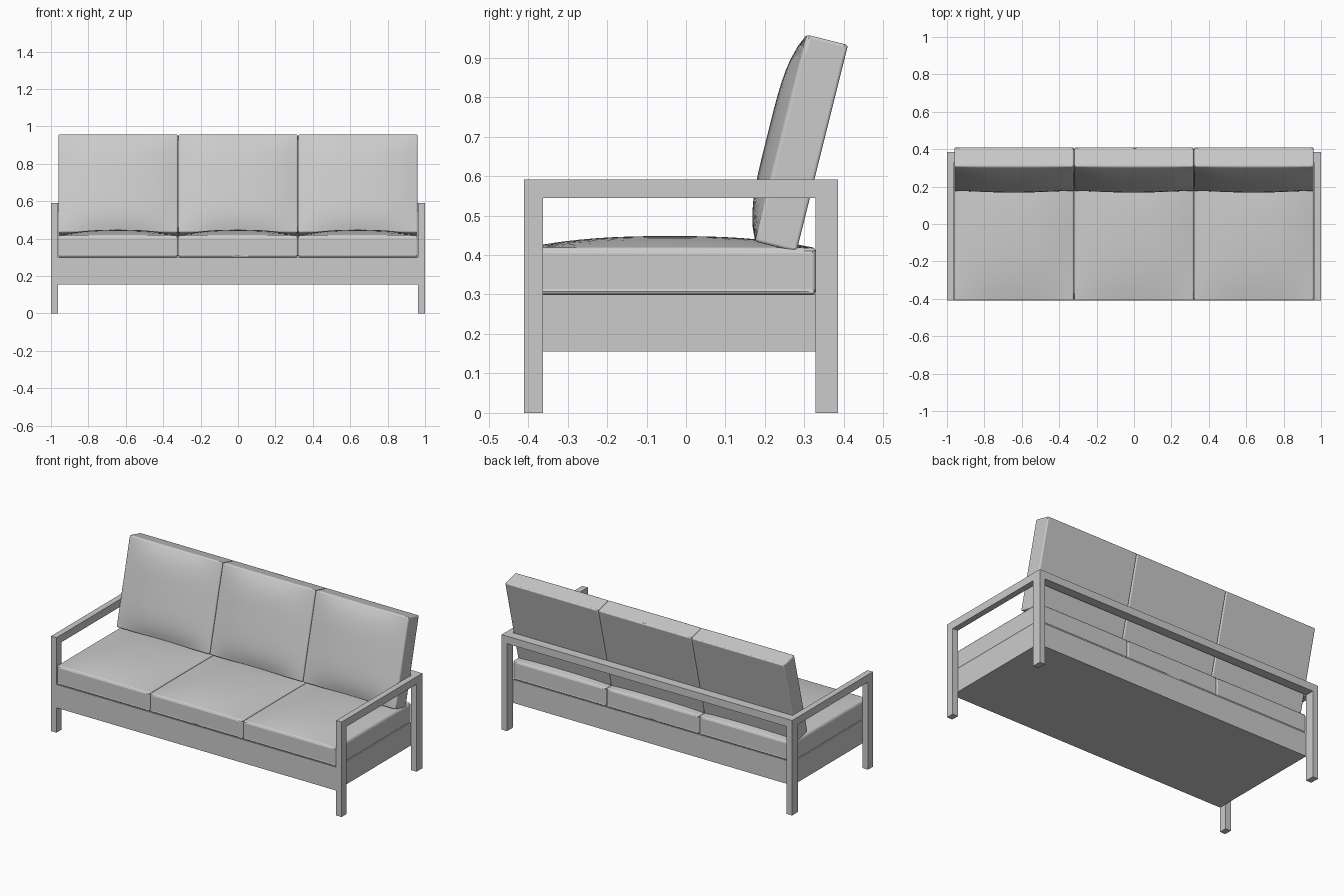
import bpy, bmesh
from math import radians
from mathutils import Matrix

if "Cube" in bpy.data.objects:
    bpy.data.objects.remove(bpy.data.objects["Cube"])


def finish(bm, name):
    bmesh.ops.recalc_face_normals(bm, faces=bm.faces)
    me = bpy.data.meshes.new(name)
    bm.to_mesh(me)
    bm.free()
    ob = bpy.data.objects.new(name, me)
    bpy.context.collection.objects.link(ob)
    return ob


def box_bm(x0, x1, y0, y1, z0, z1):
    bm = bmesh.new()
    m = Matrix.Translation(((x0 + x1) / 2, (y0 + y1) / 2, (z0 + z1) / 2))
    bmesh.ops.create_cube(bm, size=1, matrix=m @ Matrix.Diagonal((x1 - x0, y1 - y0, z1 - z0, 1)))
    return bm


def cushion(name, w, d, h, crown, power, matrix):
    """Box with a crowned top and softly rounded edges; origin at bottom centre."""
    bm = box_bm(-w / 2, w / 2, -d / 2, d / 2, 0, h)
    bmesh.ops.subdivide_edges(bm, edges=bm.edges[:], cuts=15, use_grid_fill=True)
    for v in bm.verts:
        if v.co.z > h - 1e-5:
            u, t = abs(2 * v.co.x / w), abs(2 * v.co.y / d)
            v.co.z += crown * max(0, 1 - u ** 2.5) * max(0, 1 - t ** power)
    bm.transform(matrix)
    ob = finish(bm, name)
    bev = ob.modifiers.new("soft_edges", 'BEVEL')
    bev.width = 0.009
    bev.segments = 3
    bev.limit_method = 'ANGLE'
    bev.angle_limit = radians(40)
    for o in bpy.context.selected_objects:
        o.select_set(False)
    bpy.context.view_layer.objects.active = ob
    ob.select_set(True)
    bpy.ops.object.shade_smooth_by_angle(angle=radians(40))


# Arm frames: front leg, armrest and rear leg as one bent profile
profile = [(-0.41, 0), (-0.362, 0), (-0.362, 0.544), (0.328, 0.544),
           (0.328, 0), (0.385, 0), (0.385, 0.591), (-0.41, 0.591)]
for side, name in ((-1, "left_arm_frame"), (1, "right_arm_frame")):
    bm = bmesh.new()
    face = bm.faces.new([bm.verts.new((side * 0.963, y, z)) for y, z in profile])
    ext = bmesh.ops.extrude_face_region(bm, geom=[face])
    for v in ext["geom"]:
        if isinstance(v, bmesh.types.BMVert):
            v.co.x = side * 1.0
    finish(bm, name)

# Base box and rear rail
finish(box_bm(-0.963, 0.963, -0.41, 0.328, 0.155, 0.3), "base")
finish(box_bm(-0.963, 0.963, 0.328, 0.385, 0.544, 0.591), "back_rail")

# Three seat cushions and three leaning back cushions
for i, label in enumerate(("left", "middle", "right")):
    x = (i - 1) * 0.641
    cushion("seat_cushion_" + label, 0.639, 0.737, 0.118, 0.03, 2.5,
            Matrix.Translation((x, -0.0405, 0.3)))
    # local z points forward, local y points up the backrest
    lean = Matrix.Translation((x, 0.345, 0.67)) @ Matrix.Rotation(radians(90 - 14), 4, 'X')
    cushion("back_cushion_" + label, 0.639, 0.54, 0.108, 0.035, 4, lean)
